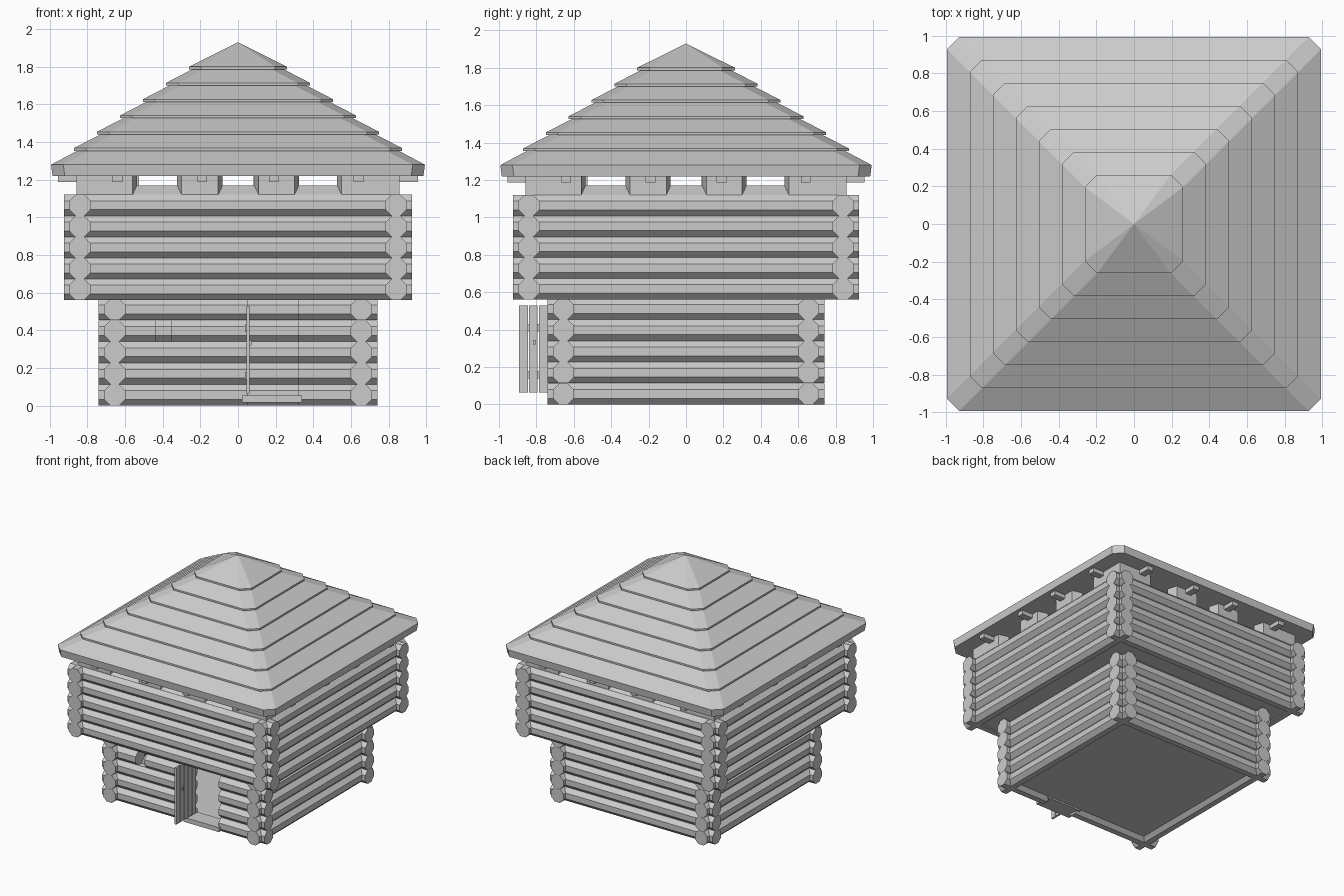
import bpy, bmesh, math
from mathutils import Vector, Matrix

if "Cube" in bpy.data.objects:
    bpy.data.objects.remove(bpy.data.objects["Cube"])


def finish(name, bm, turn=0):
    bmesh.ops.recalc_face_normals(bm, faces=bm.faces)
    bm.transform(Matrix.Rotation(turn * math.pi / 2, 4, 'Z'))
    me = bpy.data.meshes.new(name)
    bm.to_mesh(me)
    bm.free()
    ob = bpy.data.objects.new(name, me)
    bpy.context.collection.objects.link(ob)
    return ob


def add_prism(bm, pts, vec):
    a = [bm.verts.new(p) for p in pts]
    b = [bm.verts.new(Vector(p) + Vector(vec)) for p in pts]
    bm.faces.new(a)
    bm.faces.new(b[::-1])
    for i in range(len(a)):
        j = (i + 1) % len(a)
        bm.faces.new((a[i], a[j], b[j], b[i]))


def add_box(bm, x0, x1, y0, y1, z0, z1):
    add_prism(bm, [(x0, y0, z0), (x1, y0, z0), (x1, y1, z0), (x0, y1, z0)], (0, 0, z1 - z0))


def add_log(bm, x0, x1, y, z, r=0.061):
    ring = [math.pi / 8 + k * math.pi / 4 for k in range(8)]
    add_prism(bm, [(x0, y + r * math.cos(a), z + r * math.sin(a)) for a in ring], (x1 - x0, 0, 0))


# Lower log walls; the front one has a doorway and a small loophole
DOOR = (0.05, 0.32)
for turn, side in enumerate(("front", "right", "back", "left")):
    bm = bmesh.new()
    for i in range(5):
        spans = [(-0.74, 0.74)]
        if turn == 0:
            spans = [(-0.74, DOOR[0]), (DOOR[1], 0.74)]
            if i == 3:
                spans = [(-0.74, -0.435), (-0.355, DOOR[0]), (DOOR[1], 0.74)]
        for x0, x1 in spans:
            add_log(bm, x0, x1, -0.655, 0.0565 + 0.1135 * i)
    finish("lower_logs_" + side, bm, turn)

# Upper overhanging storey: logs, splayed firing slots, rafter ends
SLOTS = [(-0.56, -0.30), (-0.105, 0.11), (0.30, 0.55)]
for turn, side in enumerate(("front", "right", "back", "left")):
    bm = bmesh.new()
    for i in range(5):
        add_log(bm, -0.925, 0.925, -0.84, 0.617 + 0.1118 * i)
    finish("upper_logs_" + side, bm, turn)

    bm = bmesh.new()
    add_prism(bm, [(-0.84, -0.858, 1.09), (-0.84, -0.858, 1.12),
                   (-0.84, -0.775, 1.17), (-0.84, -0.775, 1.09)], (1.68, 0, 0))
    edges = [-0.858] + [e for s in SLOTS for e in s] + [0.858]
    for k in range(0, len(edges), 2):
        a, b = edges[k], edges[k + 1]
        ia = a + 0.083 if k == 0 else a - 0.023
        ib = b - 0.083 if k == len(edges) - 2 else b + 0.023
        add_prism(bm, [(a, -0.858, 1.11), (b, -0.858, 1.11),
                       (ib, -0.775, 1.11), (ia, -0.775, 1.11)], (0, 0, 0.115))
    finish("slot_wall_" + side, bm, turn)

    bm = bmesh.new()
    for x in (-0.64, -0.19, 0.19, 0.64):
        add_box(bm, x - 0.026, x + 0.026, -0.955, -0.80, 1.187, 1.23)
    finish("rafter_ends_" + side, bm, turn)

# Floors
for name, h, z0, z1 in (("ground_floor", 0.63, 0.03, 0.045), ("upper_floor", 0.82, 0.567, 0.60)):
    bm = bmesh.new()
    add_box(bm, -h, h, -h, h, z0, z1)
    finish(name, bm)

# Door step
bm = bmesh.new()
add_box(bm, 0.02, 0.34, -0.735, -0.60, 0.018, 0.055)
finish("door_step", bm)

# Open plank door with battens and a handle
bm = bmesh.new()
for k in range(5):
    y = -0.892 + 0.053 * k
    add_box(bm, 0.046, 0.062, y, y + 0.046, 0.065, 0.53)
for z in (0.16, 0.41):
    add_box(bm, 0.036, 0.047, -0.88, -0.64, z - 0.02, z + 0.02)
add_box(bm, 0.06, 0.072, -0.817, -0.805, 0.32, 0.345)
finish("door", bm)

# Roof: stepped shingle courses lofted through corner-cut squares
profile = [(0.985, 1.22), (0.993, 1.28)]
for k in range(6):
    r, z = 0.872 - 0.1222 * k, 1.368 + 0.0865 * k
    profile += [(r - 0.022, z - 0.012), (r, z - 0.014), (r, z)]
bm = bmesh.new()
rings = []
for r, z in profile:
    c = r - 0.065
    corners = [(r, -c), (r, c), (c, r), (-c, r), (-r, c), (-r, -c), (-c, -r), (c, -r)]
    rings.append([bm.verts.new((x, y, z)) for x, y in corners])
bm.faces.new(rings[0])
for lo, hi in zip(rings, rings[1:]):
    for i in range(8):
        j = (i + 1) % 8
        bm.faces.new((lo[i], lo[j], hi[j], hi[i]))
apex = bm.verts.new((0, 0, 1.93))
for i in range(8):
    bm.faces.new((rings[-1][i], rings[-1][(i + 1) % 8], apex))
finish("shingle_roof", bm)
